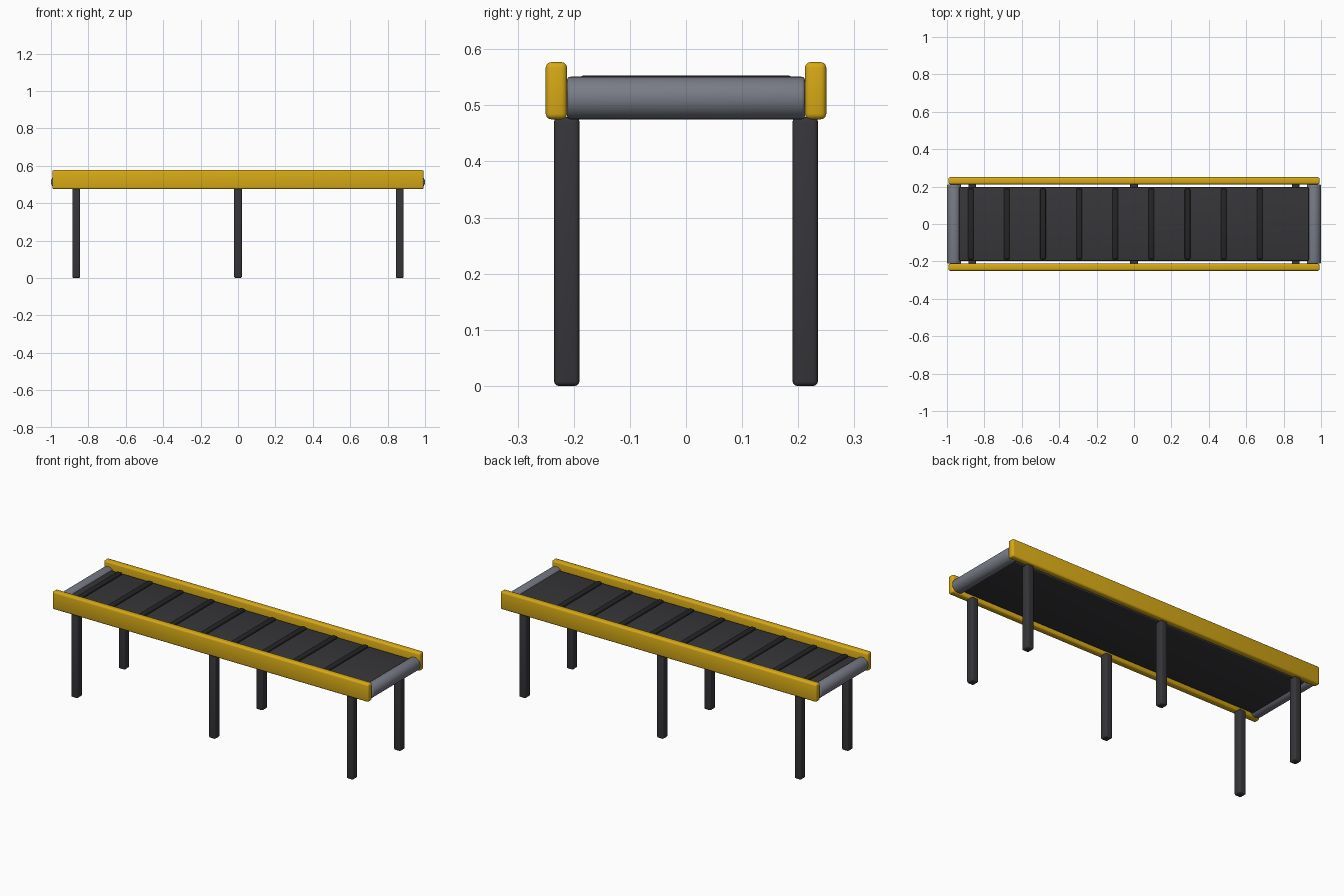
import bpy
import math

cube = bpy.data.objects.get("Cube")
if cube:
    bpy.data.objects.remove(cube, do_unlink=True)


def material(name, color):
    mat = bpy.data.materials.new(name)
    mat.use_nodes = True
    mat.diffuse_color = (*color, 1)
    bsdf = mat.node_tree.nodes["Principled BSDF"]
    bsdf.inputs["Base Color"].default_value = (*color, 1)
    bsdf.inputs["Roughness"].default_value = 0.6
    return mat


gold = material("golden yellow paint", (0.68, 0.40, 0.008))
steel = material("grey steel", (0.19, 0.20, 0.24))
charcoal = material("charcoal metal", (0.037, 0.037, 0.043))
rubber = material("dark rubber", (0.037, 0.036, 0.041))
black = material("black rubber", (0.018, 0.018, 0.019))


def finish(obj, name, mat, bevel):
    """Name, colour, round off and smooth one part."""
    obj.name = name
    obj.data.materials.append(mat)
    bpy.ops.object.transform_apply(location=False, rotation=True, scale=True)
    if bevel:
        mod = obj.modifiers.new("rounded edges", 'BEVEL')
        mod.width = bevel
        mod.segments = 3
        mod.limit_method = 'ANGLE'
        mod.angle_limit = math.radians(40)
        bpy.ops.object.modifier_apply(modifier=mod.name)
    bpy.ops.object.shade_smooth_by_angle(angle=math.radians(35))
    return obj


def box(name, center, size, mat, bevel=0.0):
    bpy.ops.mesh.primitive_cube_add(size=1, location=center)
    obj = bpy.context.object
    obj.scale = size
    return finish(obj, name, mat, bevel)


def roller(name, x):
    bpy.ops.mesh.primitive_cylinder_add(
        vertices=32, radius=0.038, depth=0.424,
        location=(x, 0, 0.513), rotation=(math.pi / 2, 0, 0))
    return finish(bpy.context.object, name, steel, 0.006)


# Belt slab between the end rollers
box("belt", (0, 0, 0.513), (1.87, 0.394, 0.056), rubber, 0.004)

# Raised cleats across the belt
for i in range(9):
    box(f"cleat_{i + 1}", (-0.873 + i * 0.1932, 0, 0.544),
        (0.03, 0.378, 0.018), black, 0.006)

# End rollers
roller("left_roller", 0.962)
roller("right_roller", -0.962)

# Side rails and the legs beneath them
for side, y in (("front", -1), ("back", 1)):
    box(f"{side}_rail", (0, y * 0.231, 0.526), (1.986, 0.038, 0.102), gold, 0.01)
    for place, x in (("right", -0.865), ("middle", 0), ("left", 0.865)):
        box(f"{side}_{place}_leg", (x, y * 0.2125, 0.2395),
            (0.042, 0.045, 0.479), charcoal, 0.008)
